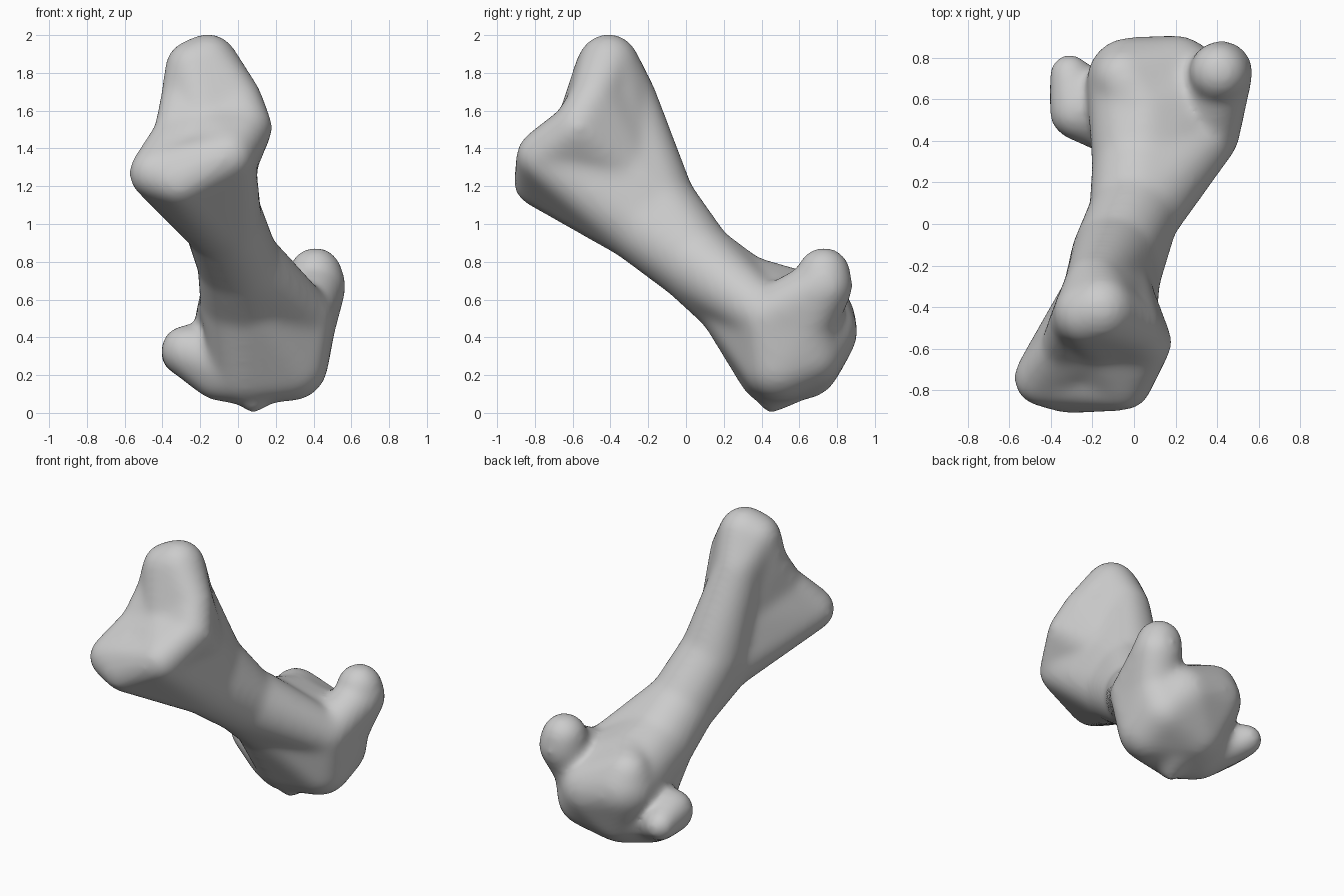
import bpy, bmesh
from mathutils import Matrix, Vector

cube = bpy.data.objects.get("Cube")
if cube:
    bpy.data.objects.remove(cube, do_unlink=True)

bone_grey = bpy.data.materials.new("bone_grey")
bone_grey.use_nodes = True
colour = (0.6, 0.6, 0.6, 1)
bone_grey.diffuse_color = colour
bone_grey.node_tree.nodes["Principled BSDF"].inputs["Base Color"].default_value = colour

# Landmarks of the bone: x, y, z, radius
marks = {
    # broad dished upper end
    "crest_a": (-0.23, -0.43, 1.82, 0.16), "crest_b": (-0.16, -0.41, 1.845, 0.165),
    "crest_side": (-0.30, -0.47, 1.68, 0.11), "crest_back": (-0.19, -0.30, 1.66, 0.15),
    "notch": (-0.34, -0.59, 1.48, 0.11), "outer_lip": (-0.44, -0.74, 1.27, 0.14),
    "lower_lip": (-0.31, -0.785, 1.22, 0.13), "front_lip": (-0.05, -0.76, 1.36, 0.14),
    "inner_lip": (0.05, -0.57, 1.51, 0.135), "inner_rim": (0.00, -0.49, 1.66, 0.13),
    "dish": (-0.17, -0.56, 1.52, 0.13),
    # shaft
    "upper": (-0.11, -0.33, 1.30, 0.20),
    "neck_back": (-0.10, -0.15, 1.11, 0.205), "neck_front": (-0.08, -0.25, 1.01, 0.21),
    "middle": (0.00, 0.05, 0.80, 0.22), "base": (0.03, 0.28, 0.61, 0.235),
    # rounded lower end
    "ball_a": (-0.02, 0.69, 0.49, 0.21), "ball_b": (0.20, 0.71, 0.43, 0.20),
    "ball_c": (0.29, 0.65, 0.32, 0.19), "ball_d": (0.05, 0.62, 0.27, 0.20),
    "under_a": (0.28, 0.49, 0.26, 0.20), "under_b": (0.04, 0.46, 0.23, 0.19),
    "ridge": (-0.05, 0.70, 0.59, 0.15), "ridge_in": (0.05, 0.55, 0.61, 0.16),
    "shoulder": (0.36, 0.43, 0.51, 0.15),
    "knob_top": (0.41, 0.73, 0.735, 0.145), "knob_low": (0.42, 0.73, 0.67, 0.155),
    "knob_root": (0.36, 0.63, 0.47, 0.16),
    "flange_a": (-0.27, 0.54, 0.33, 0.14), "flange_b": (-0.31, 0.72, 0.31, 0.10),
    "flange_root": (-0.10, 0.50, 0.20, 0.14),
    "spur": (0.08, 0.45, 0.06, 0.065), "spur_root": (0.10, 0.51, 0.20, 0.17),
}

# Each group of landmarks is wrapped in one convex volume
groups = [
    "crest_a crest_b crest_side inner_rim dish",
    "crest_side notch dish", "notch outer_lip dish",
    "outer_lip lower_lip dish", "lower_lip front_lip dish",
    "front_lip inner_lip dish", "inner_lip inner_rim dish",
    "crest_a crest_b crest_back upper", "crest_back upper neck_back",
    "crest_a crest_side upper dish", "crest_side notch upper dish",
    "crest_back inner_rim upper dish", "inner_rim inner_lip upper dish",
    "front_lip inner_lip upper dish", "notch outer_lip upper neck_front",
    "outer_lip lower_lip front_lip upper neck_front",
    "upper neck_back neck_front", "neck_back neck_front middle", "middle base",
    "middle base shoulder", "base under_a under_b", "base ridge_in under_b",
    "base shoulder under_a",
    "ball_a ball_b ball_c ball_d under_a under_b",
    "ridge ridge_in ball_a ball_b", "ridge_in base ball_a ball_b knob_root",
    "shoulder knob_root under_a ball_c", "shoulder base knob_root",
    "knob_top knob_low", "knob_low knob_root", "knob_low shoulder knob_root",
    "flange_a flange_b", "flange_a flange_root under_b", "flange_b flange_root",
    "flange_a flange_root ball_d", "flange_root ball_d under_b", "spur spur_root",
]


def add_hull(target, names):
    bm = bmesh.new()
    for name in names.split():
        x, y, z, r = marks[name]
        bmesh.ops.create_icosphere(bm, subdivisions=3, radius=r,
                                   matrix=Matrix.Translation(Vector((x, y, z))))
    # keep only the outer skin
    points = [v.co.copy() for v in bm.verts]
    bm.free()
    clean = bmesh.new()
    for p in points:
        clean.verts.new(p)
    result = bmesh.ops.convex_hull(clean, input=clean.verts[:])
    junk = {g for g in result["geom_interior"] + result["geom_unused"]
            if isinstance(g, bmesh.types.BMVert)}
    bmesh.ops.delete(clean, geom=list(junk), context="VERTS")
    bmesh.ops.recalc_face_normals(clean, faces=clean.faces[:])
    part = bpy.data.meshes.new("part")
    clean.to_mesh(part)
    clean.free()
    target.from_mesh(part)
    bpy.data.meshes.remove(part)


body = bmesh.new()
for group in groups:
    add_hull(body, group)
mesh = bpy.data.meshes.new("bone")
body.to_mesh(mesh)
body.free()
mesh.materials.append(bone_grey)
bone = bpy.data.objects.new("bone", mesh)
bpy.context.collection.objects.link(bone)

# Fuse the volumes and soften the joins
fuse = bone.modifiers.new("fuse", "REMESH")
fuse.mode = "VOXEL"
fuse.voxel_size = 0.018
fuse.use_smooth_shade = True
soften = bone.modifiers.new("soften", "SMOOTH")
soften.factor = 0.5
soften.iterations = 36
